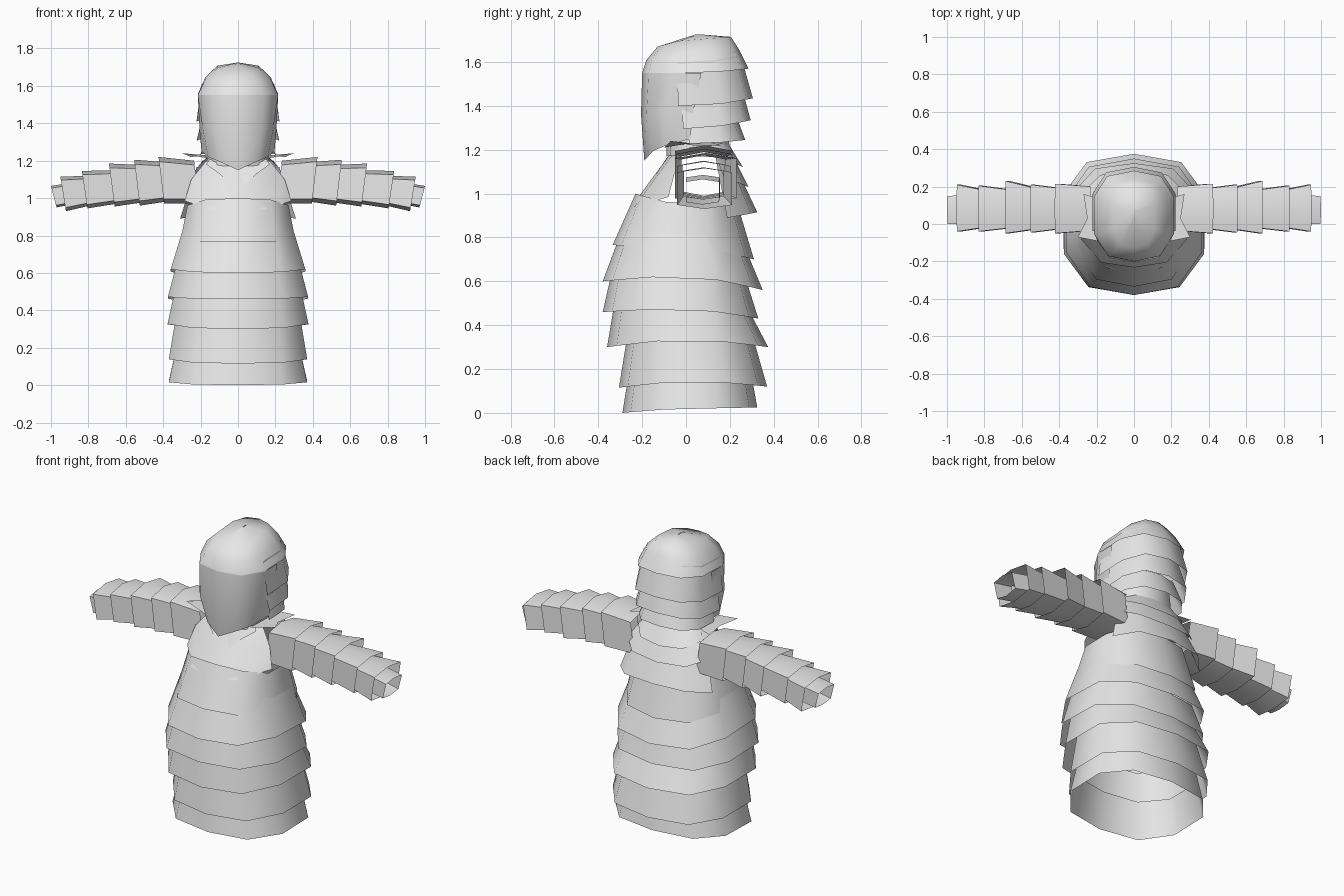
import bpy
import math

grey = bpy.data.materials.new("light grey cloth")
grey.diffuse_color = (0.8, 0.8, 0.8, 1)

# half outline of a ten-sided ring, front centre to back centre
HALF = [(0, -1), (.65, -.88), (1, -.38), (1, .42), (.67, .88), (0, 1)]


def ring(w, yf, yb, zf, zs, zb, first=0, last=5):
    """Half ring: half width, front y, back y, then front, side and back heights."""
    mid, r = (yf + yb) / 2, (yb - yf) / 2
    pts = []
    for u, v in HALF[first:last + 1]:
        t = abs(v) ** 1.5
        z = zs + ((zf if v < 0 else zb) - zs) * t
        pts.append((u * w, mid + v * r, z))
    return pts


def make(name, verts, faces):
    me = bpy.data.meshes.new(name)
    me.from_pydata(verts, [], faces)
    me.materials.append(grey)
    ob = bpy.data.objects.new(name, me)
    bpy.context.collection.objects.link(ob)
    bpy.context.view_layer.objects.active = ob
    for o in bpy.context.selected_objects:
        o.select_set(False)
    ob.select_set(True)
    bpy.ops.object.shade_smooth_by_angle(angle=math.radians(60))
    return ob


def sheet(name, rows, mirror=True):
    """Open surface through rows of points (upper row first), mirrored in x."""
    n = len(rows[0])
    verts = [p for row in rows for p in row]
    faces = [((i + 1) * n + j, (i + 1) * n + j + 1, i * n + j + 1, i * n + j)
             for i in range(len(rows) - 1) for j in range(n - 1)]
    ob = make(name, verts, faces)
    if mirror:
        m = ob.modifiers.new("mirror", 'MIRROR')
        m.use_clip = True
        m.merge_threshold = 0.002
    return ob


# robe tiers: each flares out to a loose hem and tucks under the one above
TIERS = [
    # upper ring                              hem ring
    ((.325, -.255, .29, .22, .22, .22), (.37, -.29, .325, .0, .02, .025)),
    ((.325, -.26, .29, .40, .41, .40), (.37, -.306, .37, .115, .145, .12)),
    ((.33, -.32, .27, .54, .54, .50), (.377, -.36, .375, .30, .335, .30)),
    ((.32, -.33, .27, .68, .68, .62), (.375, -.38, .33, .46, .475, .43)),
    ((.295, -.29, .25, .84, .83, .80), (.36, -.38, .35, .60, .625, .56)),
    ((.27, -.23, .22, 1.0, .95, 1.0), (.31, -.335, .31, .765, .76, .70)),
]
for i, (top, hem) in enumerate(TIERS):
    sheet(f"robe_tier_{i + 1}", [ring(*top), ring(*hem)])

# chest panel, sloping from the neck to a hem above the waist
sheet("chest_panel", [
    [(0, -.08, 1.17), (.1, -.06, 1.18), (.17, -.01, 1.2)],
    [(0, -.17, 1.05), (.15, -.14, 1.07), (.25, -.05, 1.1)],
    [(0, -.255, .93), (.15, -.235, .94), (.285, -.08, .985)]])

# stacked capes over the upper back
sheet("back_cape_lower", [ring(.22, -.05, .21, 1.2, 1.17, 1.16, 3),
                          ring(.31, -.15, .325, .9, .88, .915, 3)])
sheet("back_cape_middle", [ring(.19, -.06, .2, 1.2, 1.2, 1.2, 3),
                           ring(.27, -.1, .285, 1.1, 1.09, 1.03, 3)])
sheet("back_cape_upper", [ring(.15, -.06, .18, 1.2, 1.23, 1.25, 2),
                          ring(.21, -.09, .26, 1.15, 1.18, 1.12, 2)])

# neck and shoulder flaps
sheet("neck", [ring(.15, -.09, .19, 1.36, 1.36, 1.36),
               ring(.17, -.09, .2, 1.17, 1.18, 1.18)])
sheet("shoulder_flap", [
    [(.15, -.1, 1.21), (.18, .02, 1.23), (.16, .13, 1.23)],
    [(.30, -.07, 1.24), (.25, .03, 1.22), (.27, .16, 1.22)]])
sheet("collar_front", [
    [(0, -.17, 1.03), (.04, -.15, 1.07), (.1, -.11, 1.13), (.17, -.07, 1.18)],
    [(0, -.09, 1.16), (.06, -.08, 1.17), (.1, -.07, 1.18), (.15, -.05, 1.21)]])

# sleeves: nested cuffs, each (inner, outer) end as x, y range, z range
CUFFS = [
    ((.22, -.035, .20, .97, 1.20), (.41, -.05, .215, .97, 1.22)),
    ((.34, -.02, .185, .99, 1.19), (.54, -.045, .21, .96, 1.205)),
    ((.47, -.02, .18, .985, 1.175), (.675, -.05, .23, .955, 1.185)),
    ((.60, -.015, .175, .98, 1.15), (.82, -.04, .205, .945, 1.145)),
    ((.74, -.01, .17, .975, 1.12), (.935, -.04, .21, .93, 1.115)),
    ((.86, .0, .155, .975, 1.085), (.985, .0, .15, .95, 1.065)),
]
LOOP = [(-1, -.8), (-1, .8), (0, 1), (1, .8), (1, -.8), (0, -1), (-1, -.8)]


def cuff_end(x, y0, y1, z0, z1):
    tilt = .015
    return [(x + v * tilt, (y0 + y1) / 2 + u * (y1 - y0) / 2,
             (z0 + z1) / 2 + v * (z1 - z0) / 2) for u, v in LOOP]


for i, (inner, outer) in enumerate(CUFFS):
    sheet(f"sleeve_cuff_{i + 1}", [cuff_end(*inner), cuff_end(*outer)])

# hood dome
sheet("hood_dome", [
    ring(.001, .04, .08, 1.725, 1.725, 1.725),
    ring(.11, -.13, .205, 1.67, 1.705, 1.715),
    ring(.175, -.18, .24, 1.61, 1.64, 1.66),
    ring(.215, -.2, .285, 1.55, 1.55, 1.57)])

# face plate tapering to a pointed chin
sheet("face_plate", [
    ring(.215, -.2, .285, 1.55, 1.55, 1.57, 0, 2)
    + [(.215, .07, 1.55)],
    [(0, -.205, 1.36), (.13, -.18, 1.36), (.19, -.1, 1.38), (.205, .03, 1.36)],
    [(0, -.19, 1.15), (.1, -.15, 1.195), (.16, -.09, 1.22), (.195, .02, 1.25)]])

# layered guards on the back of the head
sheet("head_guard_upper", [ring(.195, -.17, .25, 1.6, 1.6, 1.63, 2),
                           ring(.222, -.19, .305, 1.4, 1.4, 1.435, 2)])
sheet("head_guard_middle", [ring(.185, -.15, .25, 1.45, 1.45, 1.5, 2),
                            ring(.22, -.15, .295, 1.28, 1.3, 1.335, 2)])
sheet("head_guard_lower", [ring(.165, -.1, .22, 1.36, 1.36, 1.38, 2),
                           ring(.2, -.1, .27, 1.22, 1.23, 1.245, 2)])
